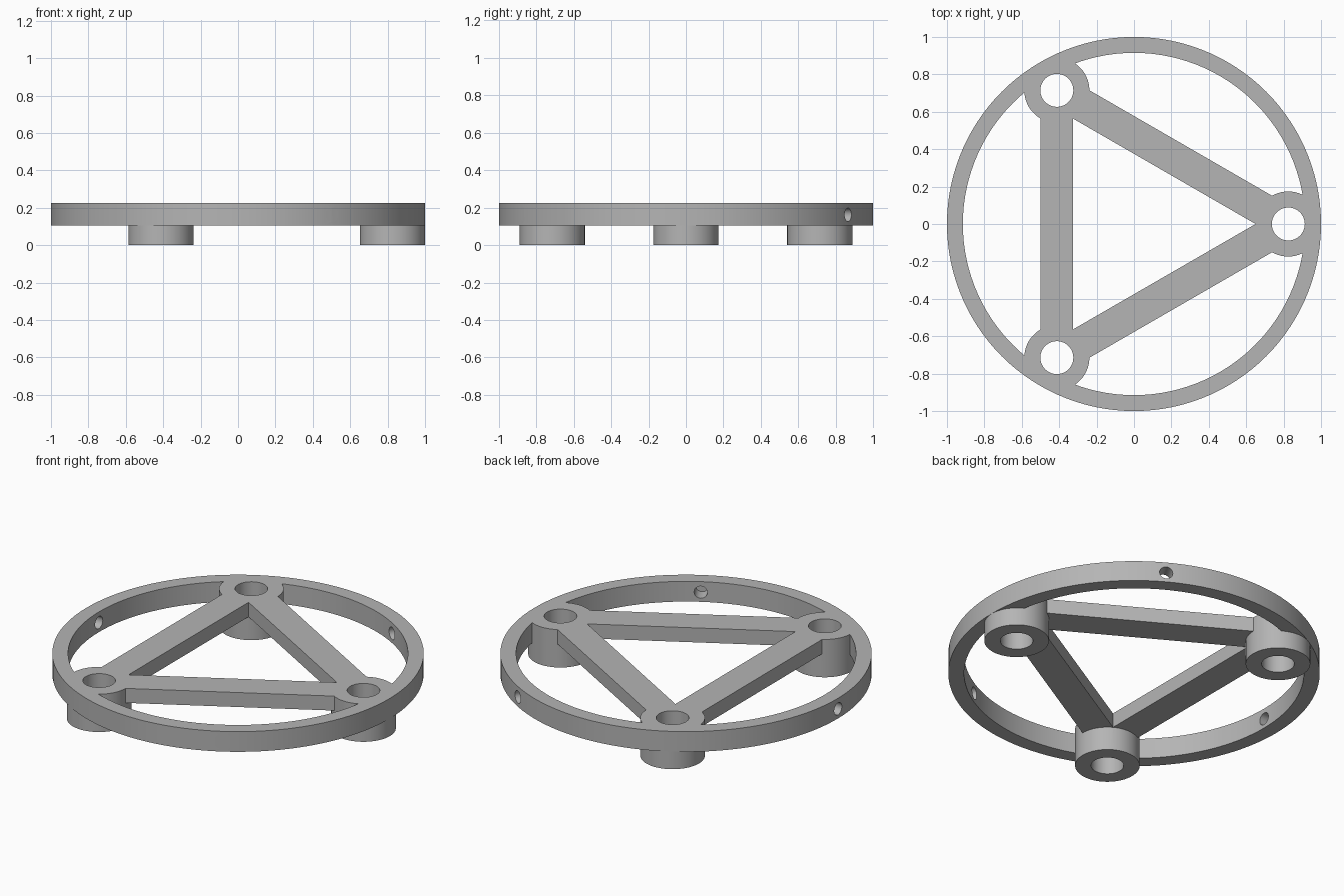
import bpy
from math import radians, cos, sin

old = bpy.data.objects.get("Cube")
if old:
    bpy.data.objects.remove(old, do_unlink=True)

TOP, RING_BOTTOM, BAR_BOTTOM = 0.225, 0.105, 0.139
BOSS_DIST, BOSS_R, BORE_R = 0.825, 0.174, 0.088

grey = bpy.data.materials.new("grey")
grey.use_nodes = True
grey.diffuse_color = (0.46, 0.46, 0.46, 1)
grey.node_tree.nodes["Principled BSDF"].inputs["Base Color"].default_value = (0.46, 0.46, 0.46, 1)


def polar(r, deg, z):
    return (r * cos(radians(deg)), r * sin(radians(deg)), z)


def cylinder(name, r, z0, z1, x=0, y=0, sides=60):
    bpy.ops.mesh.primitive_cylinder_add(vertices=sides, radius=r, depth=z1 - z0,
                                        location=(x, y, (z0 + z1) / 2))
    ob = bpy.context.object
    ob.name = name
    # start the facets on the x axis, so the three-fold layout stays symmetric
    ob.rotation_euler.z = radians(90)
    ob.data.materials.append(grey)
    return ob


def combine(body, part, operation):
    part.hide_render = True
    mod = body.modifiers.new(operation, 'BOOLEAN')
    mod.operation = operation
    mod.solver = 'EXACT'
    mod.object = part
    bpy.context.view_layer.objects.active = body
    bpy.ops.object.modifier_apply(modifier=mod.name)
    bpy.data.objects.remove(part, do_unlink=True)


# Outer ring
frame = cylinder("ring_frame", 1.0, RING_BOTTOM, TOP, sides=120)
combine(frame, cylinder("ring_opening", 0.915, 0, 0.4, sides=120), 'DIFFERENCE')

# Round bosses that reach down to the ground
for a in (0, 120, 240):
    x, y, _ = polar(BOSS_DIST, a, 0)
    combine(frame, cylinder("boss", BOSS_R, 0, TOP, x, y), 'UNION')

# Triangle of bars between boss centres
for a in (60, 180, 300):
    bpy.ops.mesh.primitive_cube_add(size=1, location=polar(BOSS_DIST / 2, a, (BAR_BOTTOM + TOP) / 2),
                                    rotation=(0, 0, radians(a)))
    bar = bpy.context.object
    bar.name = "bar"
    bar.scale = (0.175, BOSS_DIST * 2 * sin(radians(60)), TOP - BAR_BOTTOM)
    bar.data.materials.append(grey)
    combine(frame, bar, 'UNION')

# Vertical bores through the bosses
for a in (0, 120, 240):
    x, y, _ = polar(BOSS_DIST, a, 0)
    combine(frame, cylinder("bore", BORE_R, -0.1, 0.4, x, y), 'DIFFERENCE')

# Radial screw holes through the ring, midway between bosses
for a in (60, 180, 300):
    hole = cylinder("screw_hole", 0.036, 0, 0.3, sides=32)
    hole.location = polar(0.957, a, 0.162)
    hole.rotation_euler = (0, radians(90), radians(a))
    combine(frame, hole, 'DIFFERENCE')

# Smooth walls, sharp rims
bpy.ops.object.select_all(action='DESELECT')
frame.select_set(True)
bpy.context.view_layer.objects.active = frame
bpy.ops.object.shade_smooth_by_angle(angle=radians(30))
